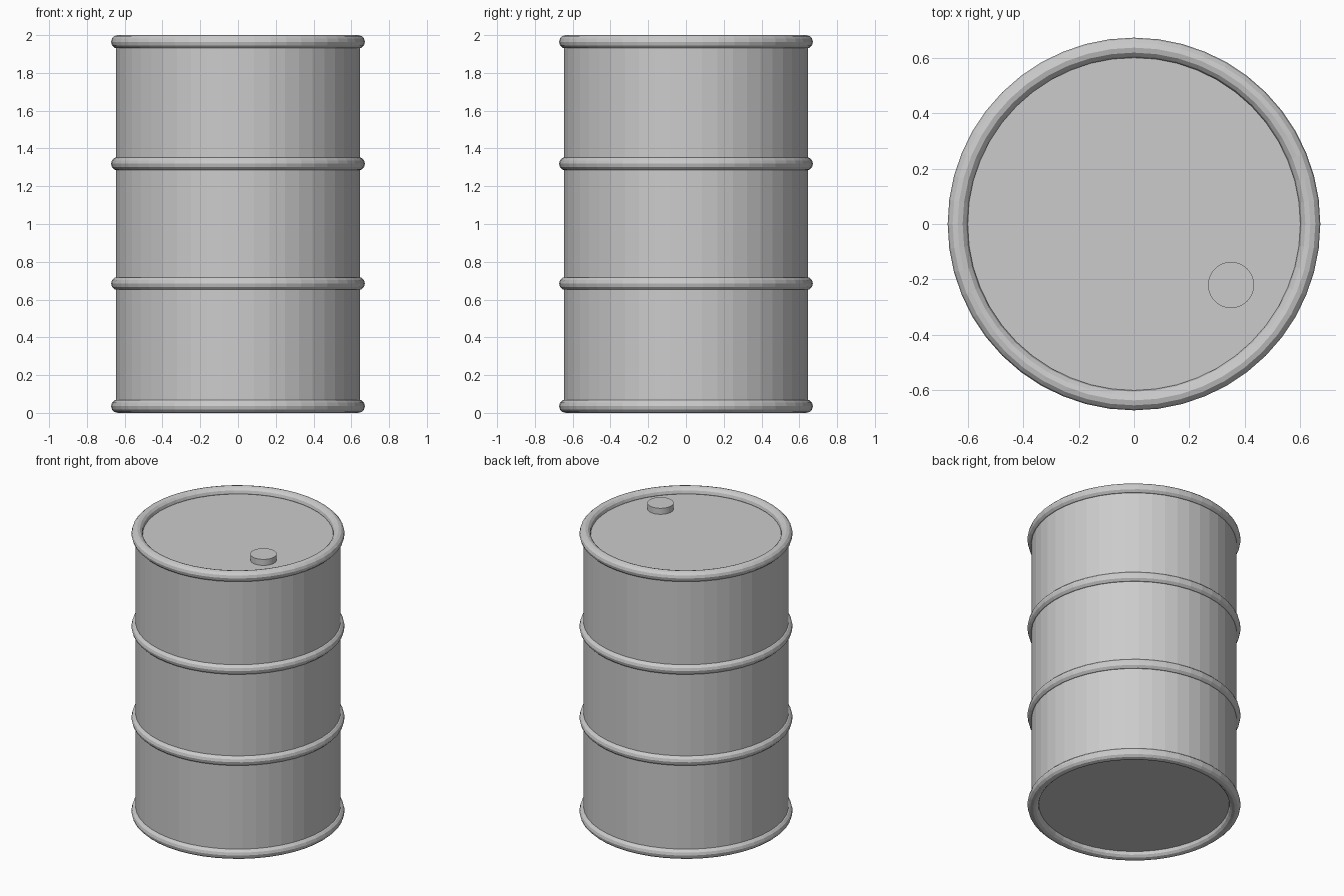
import bpy
import math

SIDES = 48

cube = bpy.data.objects.get("Cube")
if cube:
    bpy.data.objects.remove(cube, do_unlink=True)

# One bare metal colour for the whole drum
steel = bpy.data.materials.new("grey_steel")
steel.use_nodes = True
colour = (0.6, 0.6, 0.6, 1)
steel.diffuse_color = colour
steel.node_tree.nodes["Principled BSDF"].inputs["Base Color"].default_value = colour


def finish(name):
    obj = bpy.context.object
    obj.name = name
    obj.data.materials.clear()
    obj.data.materials.append(steel)
    return obj


def cylinder(name, radius, bottom, top, x=0, y=0):
    bpy.ops.mesh.primitive_cylinder_add(
        vertices=SIDES, radius=radius, depth=top - bottom,
        location=(x, y, (bottom + top) / 2))
    return finish(name)


def hoop(name, z):
    bpy.ops.mesh.primitive_torus_add(
        major_segments=SIDES, minor_segments=12,
        major_radius=0.636, minor_radius=0.036, location=(0, 0, z))
    return finish(name)


# Drum wall with flat lid and base, both recessed inside the rims
cylinder("drum_body", 0.647, 0.04, 1.958)

# Rolled rims and reinforcing hoops
for name, z in (("bottom_rim", 0.036), ("lower_hoop", 0.685),
                ("upper_hoop", 1.319), ("top_rim", 1.964)):
    hoop(name, z)

# Filler cap on the lid
cylinder("filler_cap", 0.083, 1.94, 2.0, 0.35, -0.22)
